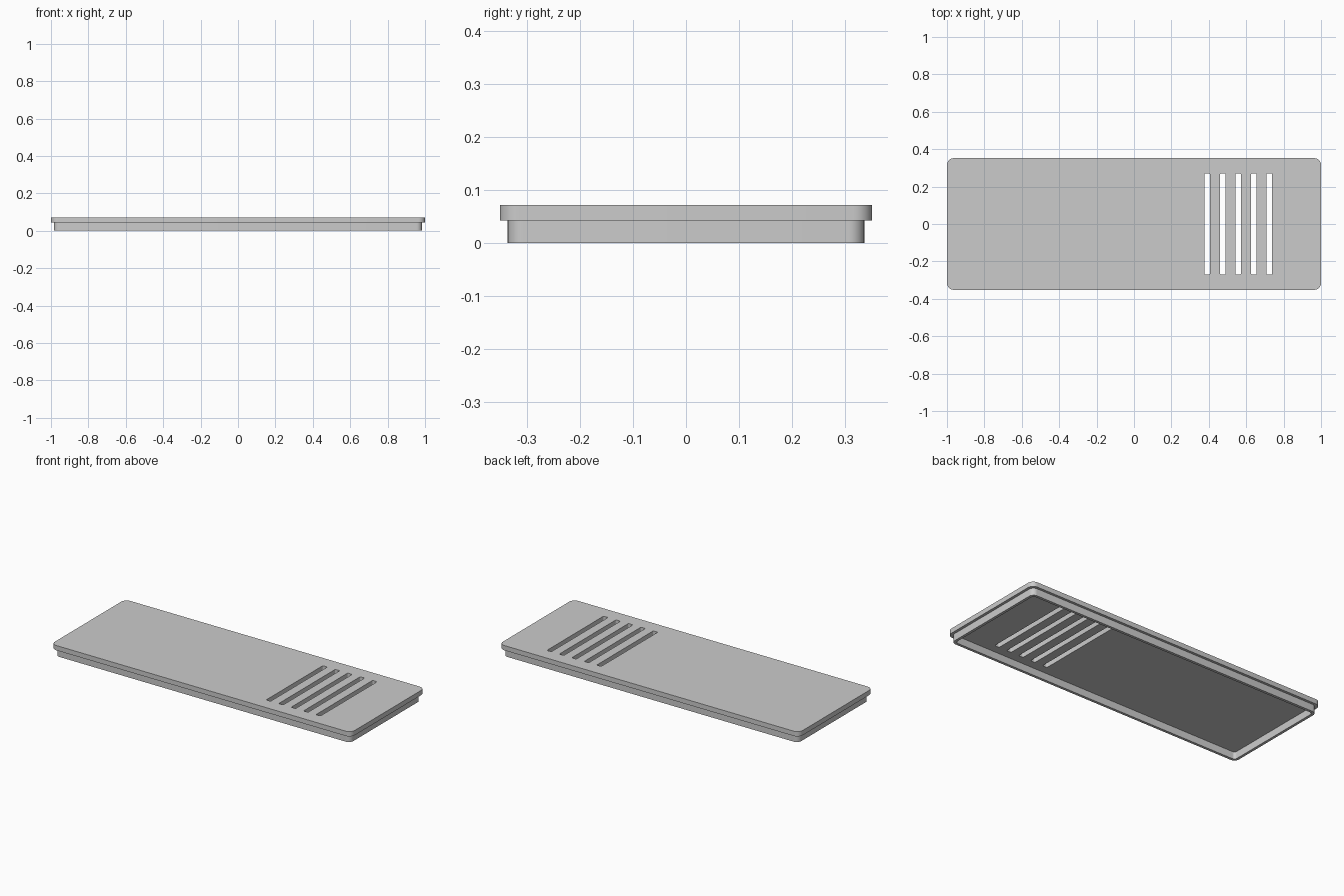
import bpy, bmesh
from math import sin, cos, radians

cube = bpy.data.objects.get("Cube")
if cube:
    bpy.data.objects.remove(cube, do_unlink=True)

# One grey for the whole cover
GREY = (0.6, 0.6, 0.6, 1)
grey = bpy.data.materials.new("light_grey")
grey.use_nodes = True
grey.diffuse_color = GREY
grey.node_tree.nodes["Principled BSDF"].inputs["Base Color"].default_value = GREY


def rounded_rect(cx, half_x, half_y, radius, steps=8):
    """Outline of a rectangle with round corners, centred on (cx, 0)."""
    points = []
    corners = [(1, 1), (-1, 1), (-1, -1), (1, -1)]
    for quarter, (sx, sy) in enumerate(corners):
        for i in range(steps + 1):
            a = radians(90 * (quarter + i / steps))
            points.append((cx + sx * (half_x - radius) + radius * cos(a),
                           sy * (half_y - radius) + radius * sin(a)))
    return points


def slab(name, outlines, bottom, top):
    """Fill the first outline, leave the others as holes, and thicken."""
    curve = bpy.data.curves.new(name, "CURVE")
    curve.dimensions = "2D"
    curve.fill_mode = "BOTH"
    curve.extrude = (top - bottom) / 2
    for outline in outlines:
        spline = curve.splines.new("POLY")
        spline.points.add(len(outline) - 1)
        for point, (x, y) in zip(spline.points, outline):
            point.co = (x, y, 0, 1)
        spline.use_cyclic_u = True
    source = bpy.data.objects.new(name + "_outline", curve)
    bpy.context.collection.objects.link(source)
    bpy.context.view_layer.update()
    graph = bpy.context.evaluated_depsgraph_get()
    mesh = bpy.data.meshes.new_from_object(source.evaluated_get(graph))
    bpy.data.objects.remove(source, do_unlink=True)

    # Weld caps to walls and move to height
    bm = bmesh.new()
    bm.from_mesh(mesh)
    bmesh.ops.remove_doubles(bm, verts=bm.verts, dist=0.0001)
    bmesh.ops.recalc_face_normals(bm, faces=bm.faces)
    bmesh.ops.translate(bm, verts=bm.verts, vec=(0, 0, (top + bottom) / 2))
    bm.to_mesh(mesh)
    bm.free()
    mesh.name = name
    mesh.materials.clear()
    mesh.materials.append(grey)
    obj = bpy.data.objects.new(name, mesh)
    bpy.context.collection.objects.link(obj)
    bpy.ops.object.select_all(action="DESELECT")
    obj.select_set(True)
    bpy.context.view_layer.objects.active = obj
    bpy.ops.object.shade_smooth_by_angle(angle=radians(30))
    return obj


LEDGE = 0.043

# Top plate with a row of five vent slots
slots = [rounded_rect(0.392 + 0.083 * i, 0.015, 0.27, 0.006, 4) for i in range(5)]
slab("cover_plate", [rounded_rect(0, 1.0, 0.352, 0.036)] + slots, LEDGE, 0.072)

# Thin locating rim underneath, open at the bottom
slab("locating_rim", [rounded_rect(0, 0.984, 0.337, 0.03),
                      rounded_rect(0, 0.968, 0.321, 0.016)], 0, LEDGE)
